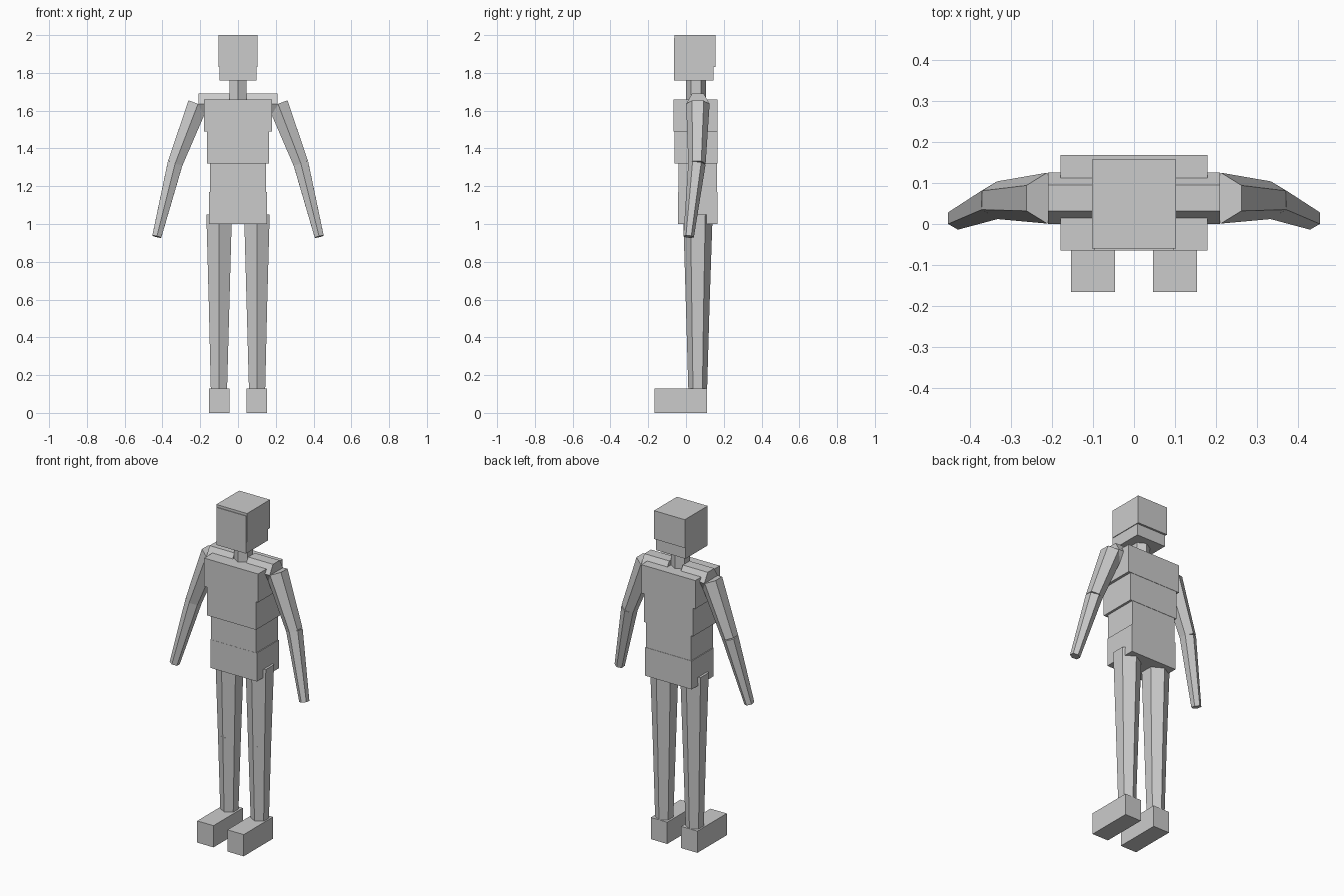
import bpy, bmesh
from mathutils import Vector

cube = bpy.data.objects.get("Cube")
if cube:
    bpy.data.objects.remove(cube, do_unlink=True)

# Single plain colour
grey = bpy.data.materials.new("light_grey")
grey.use_nodes = True
COLOUR = (0.6, 0.6, 0.6, 1)
grey.diffuse_color = COLOUR
grey.node_tree.nodes["Principled BSDF"].inputs["Base Color"].default_value = COLOUR


def finish(name, bm):
    bmesh.ops.recalc_face_normals(bm, faces=bm.faces[:])
    mesh = bpy.data.meshes.new(name)
    bm.to_mesh(mesh)
    bm.free()
    mesh.materials.append(grey)
    obj = bpy.data.objects.new(name, mesh)
    bpy.context.collection.objects.link(obj)
    return obj


def box(name, x, y, z):
    """Box from (min, max) pairs."""
    bm = bmesh.new()
    bmesh.ops.create_cube(bm, size=1)
    for v in bm.verts:
        v.co = [a + (b - a) * (c + 0.5) for (a, b), c in zip((x, y, z), v.co)]
    return finish(name, bm)


def limb(name, start, end, r1, r2):
    """Tapered six-sided segment with corners pointing front and back."""
    start, end = Vector(start), Vector(end)
    axis = (end - start).normalized()
    front = Vector((0, -1, 0))
    front = (front - axis * front.dot(axis)).normalized()
    side = axis.cross(front)
    bm = bmesh.new()
    bmesh.ops.create_cone(bm, cap_ends=True, segments=6, radius1=r1, radius2=r2, depth=1)
    for v in bm.verts:
        # the cone's first corner lies on its local y axis
        v.co = start + (end - start) * (v.co.z + 0.5) + side * v.co.x + front * v.co.y
    return finish(name, bm)


# Head and neck
box("cranium", (-0.102, 0.102), (-0.06, 0.157), (1.83, 2.0))
box("face", (-0.098, 0.098), (-0.064, 0.145), (1.76, 1.985))
limb("neck", (0, 0.052, 1.63), (0, 0.052, 1.8), 0.053, 0.053)

# Torso blocks
box("chest", (-0.179, 0.179), (-0.065, 0.168), (1.49, 1.66))
box("ribs", (-0.163, 0.163), (-0.062, 0.166), (1.32, 1.56))
box("waist", (-0.149, 0.149), (-0.041, 0.164), (1.1, 1.38))
box("pelvis", (-0.154, 0.154), (-0.042, 0.166), (1.0, 1.17))

# Limbs on both sides
for side, s in (("left", 1), ("right", -1)):
    limb(side + "_collar", (s * 0.045, 0.063, 1.635), (s * 0.21, 0.063, 1.635), 0.063, 0.063)
    elbow = (s * 0.333, 0.058, 1.32)
    limb(side + "_upper_arm", (s * 0.212, 0.063, 1.635), elbow, 0.062, 0.046)
    limb(side + "_forearm", elbow, (s * 0.43, 0.014, 0.933), 0.046, 0.028)

    knee = (s * 0.1, 0.062, 0.58)
    limb(side + "_thigh", (s * 0.1, 0.063, 1.05), knee, 0.078, 0.063)
    limb(side + "_shin", knee, (s * 0.101, 0.062, 0.1), 0.063, 0.049)
    box(side + "_foot", sorted((s * 0.046, s * 0.154)), (-0.166, 0.112), (0, 0.13))
